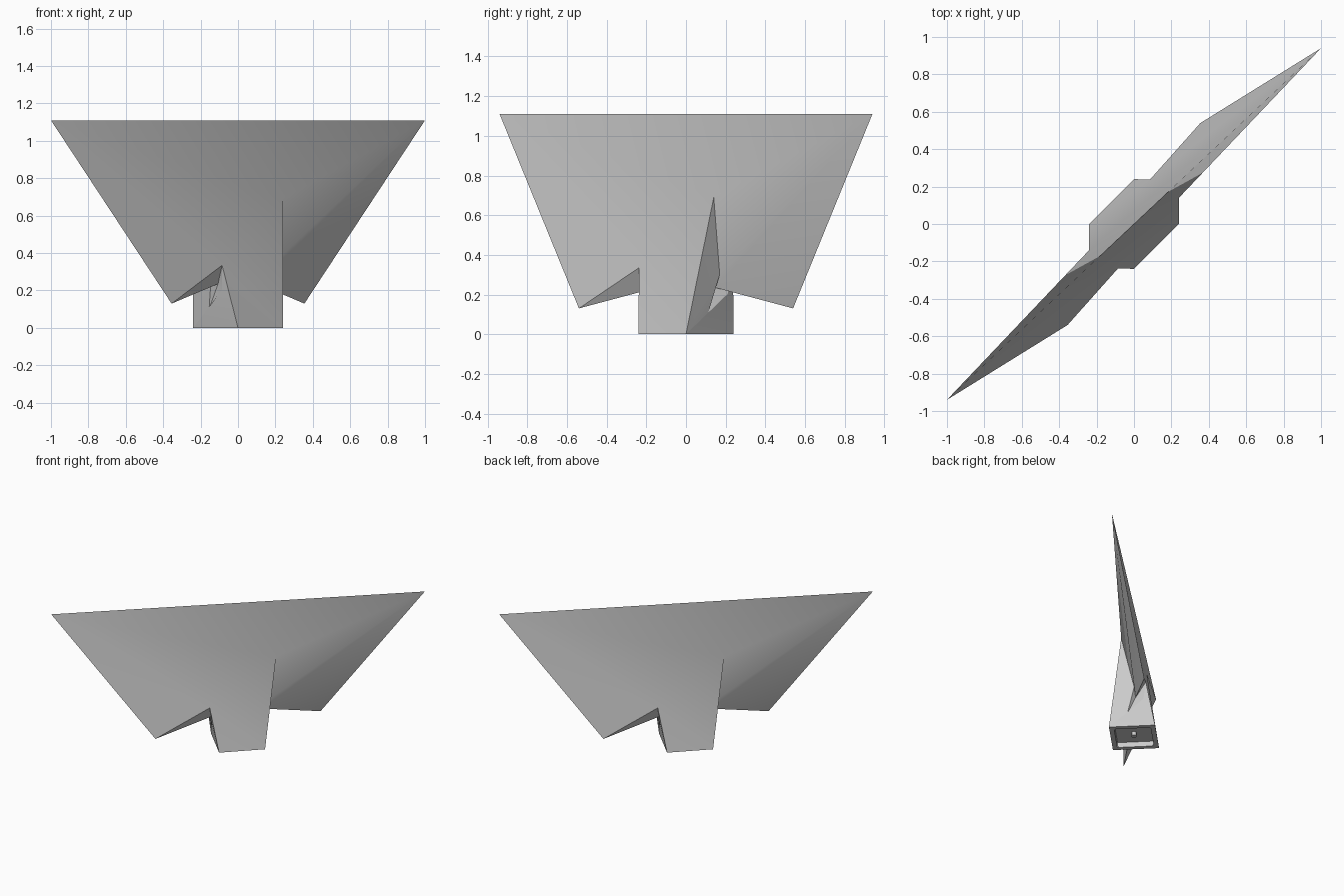
import bpy, bmesh
from math import cos, sin, pi, radians
from mathutils import Vector

cube = bpy.data.objects.get("Cube")
if cube:
    bpy.data.objects.remove(cube)

grey = bpy.data.materials.new("plain grey")
grey.use_nodes = True
grey.diffuse_color = (0.6, 0.6, 0.6, 1)
grey.node_tree.nodes["Principled BSDF"].inputs["Base Color"].default_value = (0.6, 0.6, 0.6, 1)


def finish(bm, name, angle=30):
    bmesh.ops.recalc_face_normals(bm, faces=bm.faces)
    mesh = bpy.data.meshes.new(name)
    bm.to_mesh(mesh)
    bm.free()
    mesh.materials.append(grey)
    obj = bpy.data.objects.new(name, mesh)
    bpy.context.collection.objects.link(obj)
    bpy.ops.object.select_all(action='DESELECT')
    obj.select_set(True)
    bpy.context.view_layer.objects.active = obj
    bpy.ops.object.shade_smooth_by_angle(angle=radians(angle))
    return obj


# Blade: corner points of one half; the other half is the same turned 180 degrees
points = {
    "tip": (1, 0.94, 1.11),
    "fin": (0.355, 0.54, 0.13),
    "back_root": (0.085, 0.237, 0.335),
    "front_root": (0.24, 0.14, 0.69),
    "base_a": (0.24, 0, 0),
    "base_b": (0, 0.24, 0),
    "fold": (0.141, 0.17, 0.30),
    "notch": (0.107, 0.146, 0.235),
    "spike": (0.155, 0.11, 0.10),
    "side": (0.086, 0.21, 0.203),
}
# Names starting with * belong to the opposite half
faces = [
    # broad side
    "*tip *fin *back_root", "*tip *back_root front_root", "*tip front_root tip",
    "*back_root *base_b base_a", "*back_root base_a front_root",
    # twisted fin
    "tip front_root fold", "tip fold notch", "tip notch fin",
    "fin notch back_root",
    # end of the base and its folded notch
    "base_a spike fold", "base_a fold front_root", "spike notch fold",
    "spike side notch", "side back_root notch",
    "base_a base_b side", "base_a side spike", "base_b back_root side",
]
bm = bmesh.new()
verts = {}
for name, (x, y, z) in points.items():
    verts[name] = bm.verts.new((x, y, z))
    verts["*" + name] = bm.verts.new((-x, -y, z))
for face in faces:
    names = face.split()
    bm.faces.new([verts[n] for n in names])
    bm.faces.new([verts[n[1:] if n[0] == "*" else "*" + n] for n in names])

# Underside of the base with a recess and a raised socket floor
bottom = bm.faces.new([verts[n] for n in ("base_a", "base_b", "*base_a", "*base_b")])
bmesh.ops.recalc_face_normals(bm, faces=bm.faces)
bmesh.ops.inset_region(bm, faces=[bottom], thickness=0.05)
bmesh.ops.inset_region(bm, faces=[bottom], thickness=0.002, depth=-0.04)
finish(bm, "blade_and_base")


# Mounting studs under the base
def stud(name, x, y, radius, z, height):
    bm = bmesh.new()
    ring = [bm.verts.new((x + radius * cos(i * pi / 6), y + radius * sin(i * pi / 6), z))
            for i in range(12)]
    cap = bm.faces.new(ring)
    top = bmesh.ops.extrude_face_region(bm, geom=[cap])["geom"]
    bmesh.ops.translate(bm, vec=Vector((0, 0, height)),
                        verts=[v for v in top if isinstance(v, bmesh.types.BMVert)])
    finish(bm, name)


for i in range(4):
    a = i * pi / 2
    stud(f"corner_stud_{i + 1}", 0.195 * cos(a), 0.195 * sin(a), 0.014, 0, 0.006)
stud("centre_stud", 0, 0, 0.02, 0.01, 0.04)
